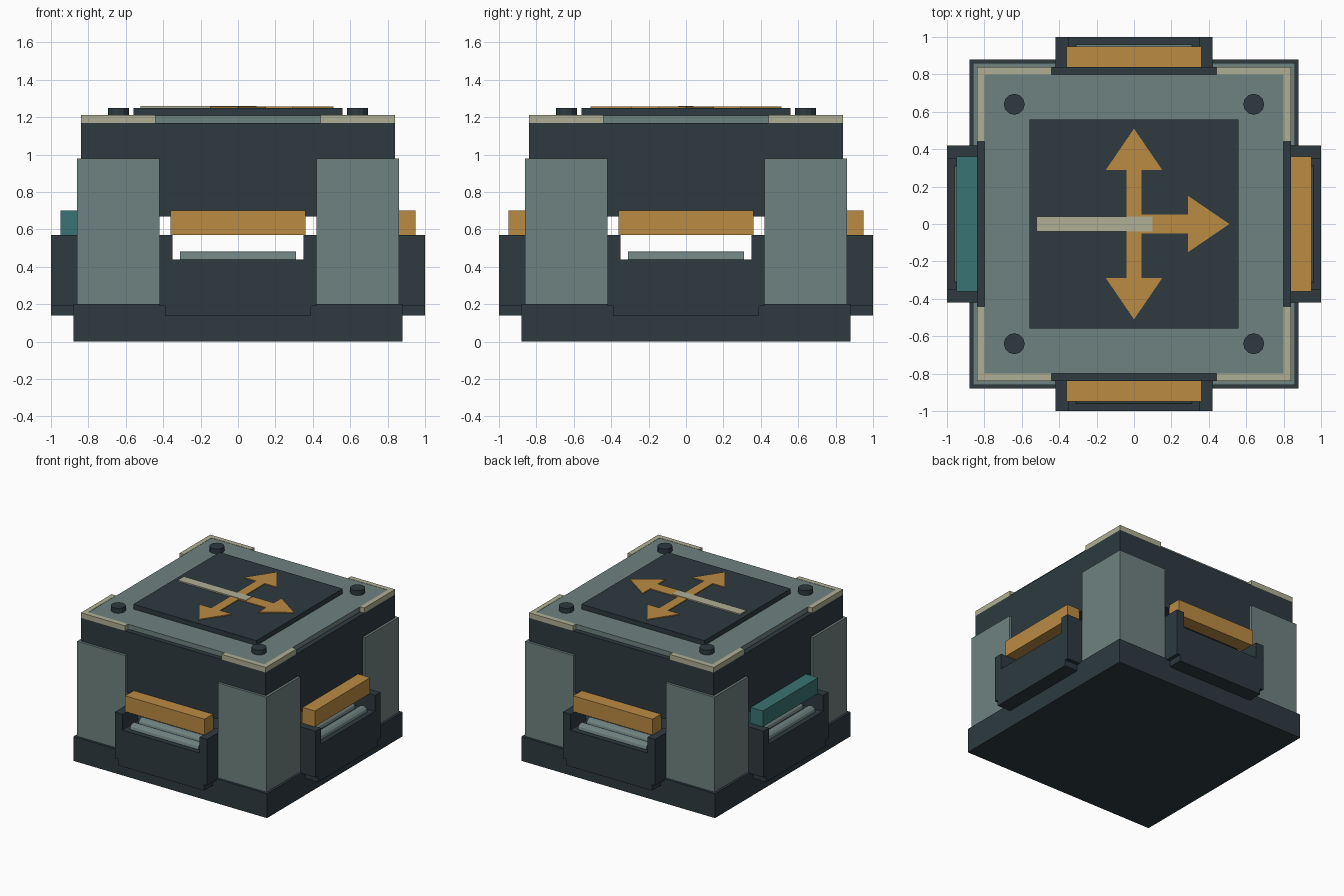
import bpy, bmesh, math
from mathutils import Matrix, Vector

if "Cube" in bpy.data.objects:
    bpy.data.objects.remove(bpy.data.objects["Cube"])


def material(name, hex_code):
    rgb = [int(hex_code[i:i + 2], 16) / 255 for i in (0, 2, 4)]
    lin = [c / 12.92 if c <= 0.04045 else ((c + 0.055) / 1.055) ** 2.4 for c in rgb]
    m = bpy.data.materials.new(name)
    m.diffuse_color = (*lin, 1)
    m.use_nodes = True
    m.node_tree.nodes["Principled BSDF"].inputs["Base Color"].default_value = m.diffuse_color
    return m


DARK = material("dark slate", "2d3a40")
GREY = material("grey green", "6f8280")
BEIGE = material("pale beige", "b0af95")
ORANGE = material("amber", "bb8b44")
TEAL = material("teal", "397473")


def finish(name, bm, mat):
    bmesh.ops.recalc_face_normals(bm, faces=bm.faces[:])
    me = bpy.data.meshes.new(name)
    bm.to_mesh(me)
    bm.free()
    me.materials.append(mat)
    ob = bpy.data.objects.new(name, me)
    bpy.context.collection.objects.link(ob)
    return ob


def box(name, lo, hi, mat, turn=0):
    lo, hi = Vector(lo), Vector(hi)
    bm = bmesh.new()
    m = Matrix.Rotation(turn, 4, 'Z') @ Matrix.Translation((lo + hi) / 2) @ Matrix.Diagonal((*(hi - lo), 1))
    bmesh.ops.create_cube(bm, size=1, matrix=m)
    return finish(name, bm, mat)


def cylinder(name, pos, r, length, sides, mat, rot=None):
    bm = bmesh.new()
    m = Matrix.Translation(pos)
    if rot:
        m = rot[0] @ m @ rot[1]
    bmesh.ops.create_cone(bm, cap_ends=True, segments=sides, radius1=r, radius2=r, depth=length, matrix=m)
    return finish(name, bm, mat)


def prism(name, pts, z0, z1, mat, turn=0):
    bm = bmesh.new()
    f = bm.faces.new([bm.verts.new((x, y, z0)) for x, y in pts])
    up = bmesh.ops.extrude_face_region(bm, geom=[f])['geom']
    bmesh.ops.translate(bm, vec=(0, 0, z1 - z0), verts=[v for v in up if isinstance(v, bmesh.types.BMVert)])
    bmesh.ops.rotate(bm, verts=bm.verts[:], matrix=Matrix.Rotation(turn, 3, 'Z'))
    return finish(name, bm, mat)


# Base, inner cross-shaped deck and upper housing
box("base", (-.88, -.88, 0), (.88, .88, .20), DARK)
box("deck_lengthwise", (-.42, -.82, .19), (.42, .82, .44), DARK)
box("deck_crosswise", (-.82, -.42, .19), (.82, .42, .44), DARK)
box("housing", (-.84, -.84, .67), (.84, .84, 1.17), DARK)
box("top_plate", (-.80, -.80, 1.17), (.80, .80, 1.21), GREY)
box("sign_panel", (-.56, -.56, 1.21), (.56, .56, 1.25), DARK)

# Corners: pillar, pale trim and bolt, repeated by quarter turns
for i in range(4):
    a = i * math.pi / 2
    box("corner_pillar", (.42, .42, .20), (.86, .86, .98), GREY, a)
    prism("corner_trim", [(.84, .84), (.44, .84), (.44, .80), (.80, .80), (.80, .44), (.84, .44)],
          1.17, 1.212, BEIGE, a)
    c = Matrix.Rotation(a, 3, 'Z') @ Vector((.64, .64, 1.23))
    cylinder("bolt", c, .056, .04, 12, DARK)

# Ports on the four sides: front, right, back, left
for i, bar_mat in enumerate((ORANGE, ORANGE, ORANGE, TEAL)):
    a = i * math.pi / 2
    box("port_floor", (-.39, -1.0, .14), (.39, -.80, .44), DARK, a)
    for s in (-1, 1):
        xs = sorted((s * .35, s * .42))
        box("port_cheek", (xs[0], -1.0, .19), (xs[1], -.80, .57), DARK, a)
    box("port_bar", (-.36, -.95, .57), (.36, -.835, .70), bar_mat, a)
    rot = (Matrix.Rotation(a, 4, 'Z'), Matrix.Rotation(math.pi / 2, 4, 'Y'))
    for y in (-.92, -.81):
        cylinder("roller", (0, y, .443), .04, .62, 12, GREY, rot)

# Direction arrows on the panel: three outgoing, one incoming bar


def arrow(name, w, z, turn):
    prism(name, [(0, -w), (.29, -w), (.29, -.15), (.51, 0), (.29, .15), (.29, w), (0, w)],
          1.245, z, ORANGE, turn)


arrow("arrow_right", .05, 1.256, 0)
arrow("arrow_back", .04, 1.257, math.pi / 2)
arrow("arrow_front", .04, 1.257, -math.pi / 2)
box("incoming_bar", (-.52, -.04, 1.245), (.10, .04, 1.26), BEIGE)
